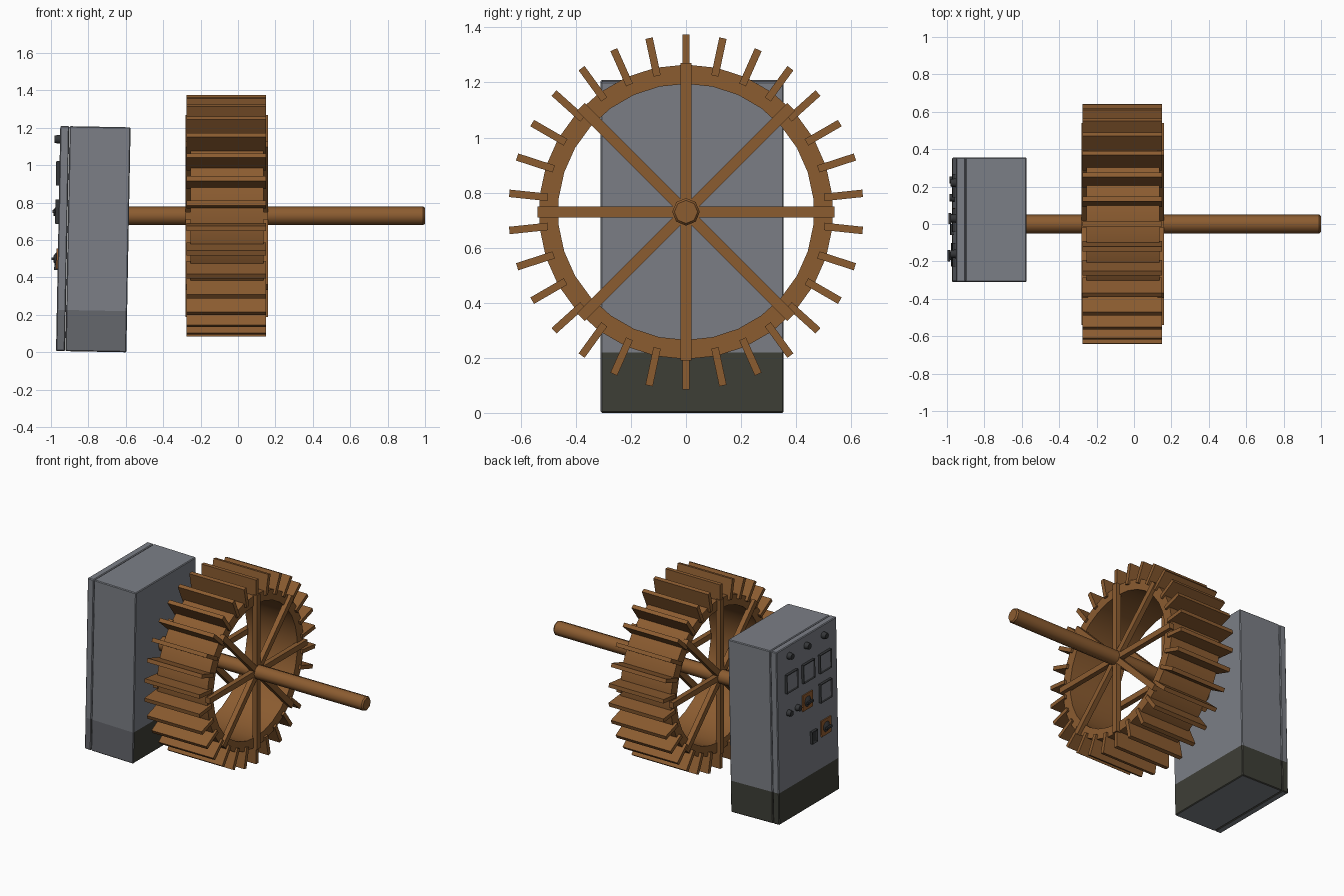
import bpy, bmesh, math
from mathutils import Matrix, Vector

if "Cube" in bpy.data.objects:
    bpy.data.objects.remove(bpy.data.objects["Cube"])


def mat(name, r, g, b):
    m = bpy.data.materials.new(name)
    m.diffuse_color = (r, g, b, 1)
    m.use_nodes = True
    m.node_tree.nodes["Principled BSDF"].inputs["Base Color"].default_value = m.diffuse_color
    return m


WOOD = mat("brown_wood", 0.26, 0.107, 0.03)
GREY = mat("cabinet_grey", 0.20, 0.212, 0.24)
DARK = mat("dark_olive_base", 0.048, 0.049, 0.038)
MID = mat("weathered_grey", 0.13, 0.135, 0.15)
BLACK = mat("dark_fittings", 0.035, 0.037, 0.04)
RUST = mat("orange_plate", 0.30, 0.11, 0.03)

AXIS_Z = 0.73
WHEEL = Matrix.Translation((0, 0, AXIS_Z))
# the cabinet leans very slightly towards the wheel
CAB = Matrix.Translation((-0.597, 0, 0)) @ Matrix.Rotation(0.019, 4, 'Y')


def finish(name, bm, mats, matrix, smooth=None):
    bmesh.ops.recalc_face_normals(bm, faces=bm.faces[:])
    me = bpy.data.meshes.new(name)
    bm.to_mesh(me)
    bm.free()
    for m in mats:
        me.materials.append(m)
    ob = bpy.data.objects.new(name, me)
    ob.matrix_world = matrix
    bpy.context.collection.objects.link(ob)
    if smooth:
        bpy.ops.object.select_all(action='DESELECT')
        ob.select_set(True)
        bpy.context.view_layer.objects.active = ob
        bpy.ops.object.shade_smooth_by_angle(angle=math.radians(smooth))
    return ob


def add_box(bm, lo, hi, turn=Matrix()):
    lo, hi = Vector(lo), Vector(hi)
    m = turn @ Matrix.Translation((lo + hi) / 2) @ Matrix.Diagonal((*(hi - lo), 1))
    return bmesh.ops.create_cube(bm, size=1, matrix=m)["verts"]


def add_rod(bm, x0, x1, y, z, r0, r1, seg):
    # cylinder or cone running along x
    m = Matrix.Translation(((x0 + x1) / 2, y, z)) @ Matrix.Rotation(math.pi / 2, 4, 'Y')
    bmesh.ops.create_cone(bm, cap_ends=True, segments=seg, radius1=r0, radius2=r1,
                          depth=x1 - x0, matrix=m)


# wheel rim: a hollow drum swept around the axle
bm = bmesh.new()
N = 30
rings = []
for i in range(N):
    rot = Matrix.Rotation(2 * math.pi * i / N, 3, 'X')
    rings.append([bm.verts.new(rot @ Vector((x, 0, r))) for x, r in
                  ((-0.255, 0.465), (0.135, 0.465), (0.135, 0.535), (-0.255, 0.535))])
for i in range(N):
    a, b = rings[i], rings[(i + 1) % N]
    for j in range(4):
        k = (j + 1) % 4
        bm.faces.new((a[j], a[k], b[k], b[j]))
finish("wheel_rim", bm, [WOOD], WHEEL, 30)

# paddles around the rim
bm = bmesh.new()
for i in range(N):
    add_box(bm, (-0.275, -0.0135, 0.505), (0.15, 0.0135, 0.645),
            Matrix.Rotation(2 * math.pi * i / N, 4, 'X'))
finish("paddles", bm, [WOOD], WHEEL)

# eight spokes on each side
bm = bmesh.new()
for x0, x1 in ((-0.28, -0.245), (0.125, 0.16)):
    for i in range(8):
        add_box(bm, (x0, -0.02, 0), (x1, 0.02, 0.54),
                Matrix.Rotation(math.pi / 4 * i, 4, 'X'))
finish("spokes", bm, [WOOD], WHEEL)

# axle with a slightly chamfered end
bm = bmesh.new()
add_rod(bm, -0.62, 0.99, 0, 0, 0.05, 0.05, 8)
add_rod(bm, 0.99, 1.0, 0, 0, 0.05, 0.042, 8)
finish("axle", bm, [WOOD], WHEEL, 50)


# cabinet body and door, with a painted band along the bottom
def cabinet_part(name, lo, hi):
    b = bmesh.new()
    add_box(b, lo, hi)
    bmesh.ops.bevel(b, geom=b.edges[:], offset=0.005, segments=1, affect='EDGES')
    bmesh.ops.bisect_plane(b, geom=b.verts[:] + b.edges[:] + b.faces[:],
                           plane_co=(0, 0, 0.22), plane_no=(0, 0, 1))
    b.normal_update()
    for f in b.faces:
        if f.calc_center_median().z < 0.22 and f.normal.z > -0.9:
            f.material_index = 2 if f.normal.y < -0.5 else 1
    finish(name, b, [GREY, DARK, MID], CAB)


FRONT = -0.376
cabinet_part("cabinet_body", (-0.326, -0.31, 0), (0, 0.355, 1.203))
cabinet_part("cabinet_door", (FRONT, -0.31, 0), (-0.328, 0.355, 1.203))


# framed gauges: dark frame with a recessed grey window
def gauge(name, y, z, w, h, inner):
    b = bmesh.new()
    add_box(b, (FRONT - 0.018, y - w / 2, z - h / 2), (FRONT + 0.002, y + w / 2, z + h / 2))
    b.normal_update()
    face = min(b.faces, key=lambda f: f.calc_center_median().x)
    bmesh.ops.inset_region(b, faces=[face], thickness=0.016, depth=-0.006)
    face.material_index = 1
    finish(name, b, [BLACK, inner], CAB)


for n, (y, z) in enumerate(((0.205, 0.95), (0.02, 0.95), (-0.165, 0.95), (-0.165, 0.745))):
    gauge("gauge_%d" % (n + 1), y, z, 0.125, 0.13, GREY)
gauge("small_socket", -0.03, 0.475, 0.06, 0.085, BLACK)

# indicator lamps and push buttons
bm = bmesh.new()
for y in (0.22, 0.03, -0.16):
    add_rod(bm, FRONT - 0.03, FRONT + 0.002, y, 1.132, 0.02, 0.024, 12)
for y in (0.235, 0.14):
    add_rod(bm, FRONT - 0.028, FRONT + 0.002, y, 0.74, 0.019, 0.022, 12)
finish("lamps_and_buttons", bm, [BLACK], CAB, 40)

# two rotary switches on orange plates
for name, y, z in (("upper_switch", 0.03, 0.745), ("main_switch", -0.17, 0.492)):
    bm = bmesh.new()
    add_box(bm, (FRONT - 0.008, y - 0.055, z - 0.055), (FRONT + 0.002, y + 0.055, z + 0.055))
    finish(name + "_plate", bm, [RUST], CAB)
    bm = bmesh.new()
    add_rod(bm, FRONT - 0.022, FRONT - 0.008, y, z, 0.018, 0.036, 12)
    add_box(bm, (FRONT - 0.034, y - 0.03, z - 0.007), (FRONT - 0.02, y + 0.03, z + 0.007))
    finish(name + "_knob", bm, [BLACK], CAB, 40)
